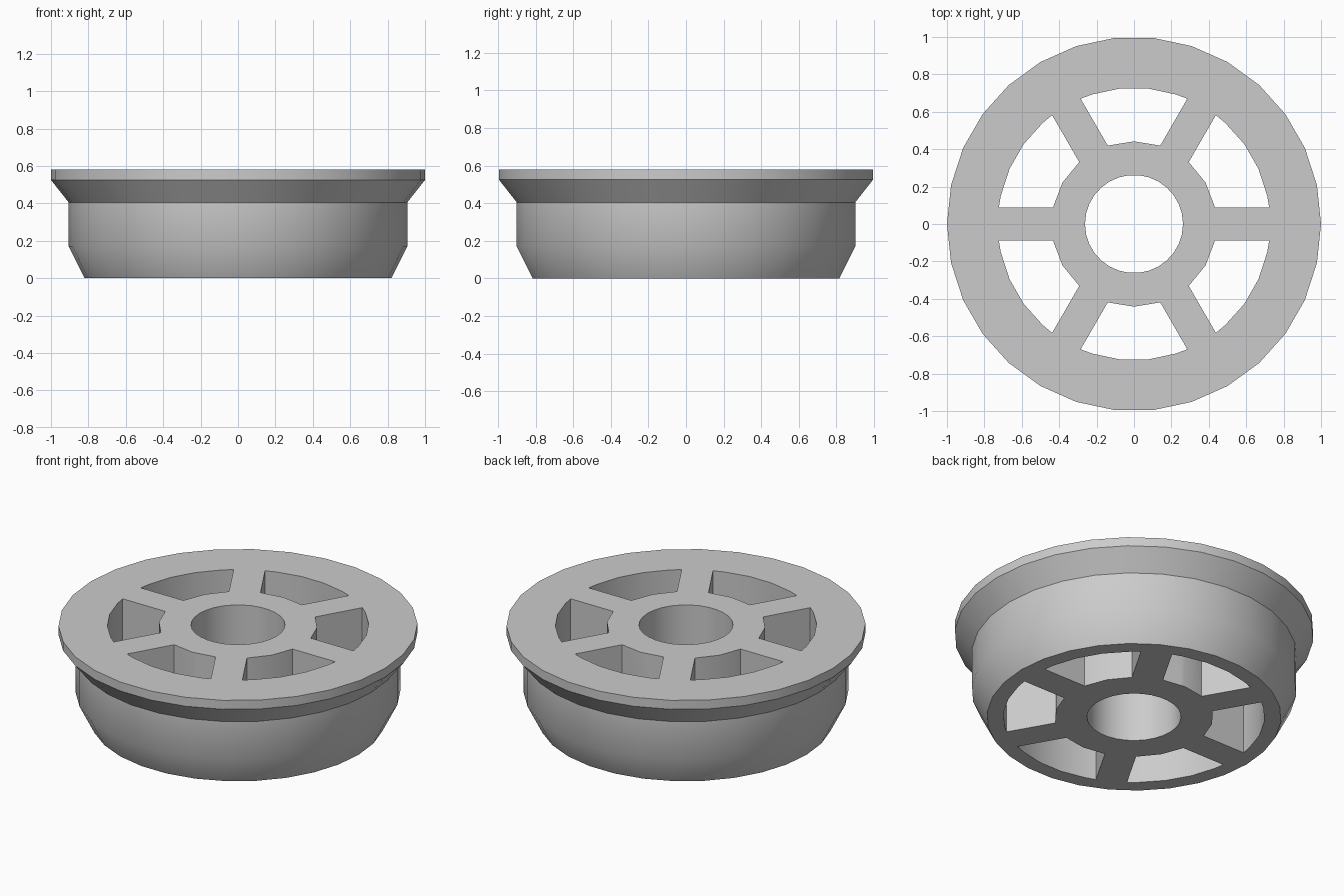
import bpy
import bmesh
import math
from mathutils import Vector

SIDES = 30

cube = bpy.data.objects.get("Cube")
if cube:
    bpy.data.objects.remove(cube, do_unlink=True)

grey = bpy.data.materials.new("plain_grey")
grey.use_nodes = True
grey.diffuse_color = (0.6, 0.6, 0.6, 1)
bsdf = next(n for n in grey.node_tree.nodes if n.type == 'BSDF_PRINCIPLED')
bsdf.inputs["Base Color"].default_value = (0.6, 0.6, 0.6, 1)


def polar(radius, degrees):
    a = math.radians(degrees)
    return Vector((radius * math.cos(a), radius * math.sin(a), 0))


def ring(radius):
    return [polar(radius, 360 * i / SIDES) for i in range(SIDES)]


def finish(name, bm):
    bmesh.ops.recalc_face_normals(bm, faces=bm.faces)
    mesh = bpy.data.meshes.new(name)
    bm.to_mesh(mesh)
    bm.free()
    mesh.materials.append(grey)
    obj = bpy.data.objects.new(name, mesh)
    bpy.context.collection.objects.link(obj)
    return obj


def prism(bm, outline, bottom, top):
    low = [bm.verts.new((p.x, p.y, bottom)) for p in outline]
    high = [bm.verts.new((p.x, p.y, top)) for p in outline]
    bm.faces.new(low)
    bm.faces.new(high)
    for i in range(len(low)):
        j = (i + 1) % len(low)
        bm.faces.new((low[i], low[j], high[j], high[i]))


# Wheel body: turned profile with a flared flange at the top
profile = [(0.82, 0), (0.905, 0.17), (0.905, 0.405), (1, 0.525), (1, 0.58)]
bm = bmesh.new()
loops = [[bm.verts.new((p.x, p.y, z)) for p in ring(r)] for r, z in profile]
for a, b in zip(loops, loops[1:]):
    for i in range(SIDES):
        j = (i + 1) % SIDES
        bm.faces.new((a[i], a[j], b[j], b[i]))
bm.faces.new(loops[0])
bm.faces.new(loops[-1])
wheel = finish("wheel", bm)

# Cutter: central bore and six pockets that leave parallel-sided spokes
HUB, RIM, HALF_SPOKE = 0.442, 0.728, 0.088
inner = math.degrees(math.asin(HALF_SPOKE / HUB))
outer = math.degrees(math.asin(HALF_SPOKE / RIM))
bm = bmesh.new()
prism(bm, ring(0.262), -0.2, 0.8)
for k in range(6):
    start = 60 * k
    outline = [polar(RIM, start + a) for a in (outer, 12, 24, 36, 48, 60 - outer)]
    outline += [polar(HUB, start + a) for a in (60 - inner, 30, inner)]
    prism(bm, outline, -0.2, 0.8)
cutter = finish("pocket_cutter", bm)
cutter.hide_render = True

cut = wheel.modifiers.new("pockets", 'BOOLEAN')
cut.operation = 'DIFFERENCE'
cut.solver = 'EXACT'
cut.object = cutter

bpy.ops.object.select_all(action='DESELECT')
wheel.select_set(True)
bpy.context.view_layer.objects.active = wheel
bpy.ops.object.modifier_apply(modifier=cut.name)
bpy.data.objects.remove(cutter, do_unlink=True)
bpy.ops.object.shade_smooth_by_angle(angle=math.radians(30))
